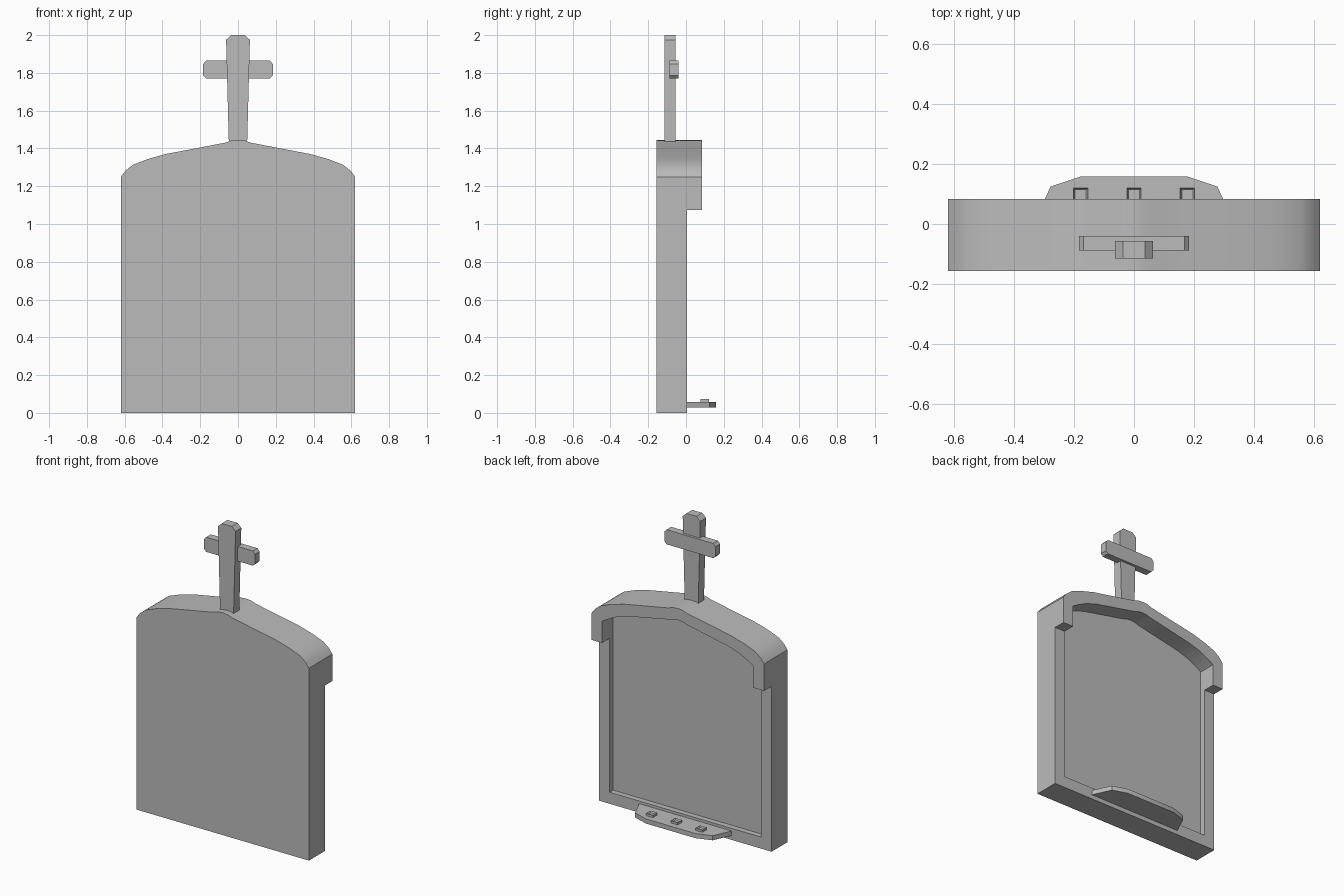
import bpy
import bmesh

cube = bpy.data.objects.get("Cube")
if cube:
    bpy.data.objects.remove(cube, do_unlink=True)

stone = bpy.data.materials.new("grey_stone")
stone.use_nodes = True
GREY = (0.5, 0.5, 0.5, 1)
stone.diffuse_color = GREY
bsdf = next(n for n in stone.node_tree.nodes if n.type == 'BSDF_PRINCIPLED')
bsdf.inputs["Base Color"].default_value = GREY


def finish(name, bm):
    """Turn a bmesh into a shaded object."""
    bmesh.ops.recalc_face_normals(bm, faces=bm.faces)
    mesh = bpy.data.meshes.new(name)
    bm.to_mesh(mesh)
    bm.free()
    mesh.materials.append(stone)
    obj = bpy.data.objects.new(name, mesh)
    bpy.context.collection.objects.link(obj)
    bpy.ops.object.select_all(action='DESELECT')
    obj.select_set(True)
    bpy.context.view_layer.objects.active = obj
    bpy.ops.object.shade_smooth_by_angle(angle=0.5)
    return obj


def extrude_all(bm, offset):
    result = bmesh.ops.extrude_face_region(bm, geom=bm.faces[:], use_keep_orig=True)
    verts = [v for v in result["geom"] if isinstance(v, bmesh.types.BMVert)]
    bmesh.ops.translate(bm, verts=verts, vec=offset)


def prism(name, outline, y0, y1):
    """Extrude an x-z outline through y."""
    bm = bmesh.new()
    bm.faces.new([bm.verts.new((x, y0, z)) for x, z in outline])
    extrude_all(bm, (0, y1 - y0, 0))
    return finish(name, bm)


def band(name, outer, inner, y0, y1, closed):
    """Extrude the strip between two x-z outlines through y."""
    bm = bmesh.new()
    a, b = [[bm.verts.new((x, y0, z)) for x, z in line] for line in (outer, inner)]
    for i in range(len(a) if closed else len(a) - 1):
        j = (i + 1) % len(a)
        bm.faces.new((a[i], a[j], b[j], b[i]))
    extrude_all(bm, (0, y1 - y0, 0))
    return finish(name, bm)


def mirrored(half):
    """Complete a left-to-centre line with its reflection."""
    return half + [(-x, z) for x, z in reversed(half) if x != 0]


# Arched outlines of the shrine and of its opening
arch = [(-.62, 1.25), (-.595, 1.283), (-.555, 1.314), (-.48, 1.343), (-.385, 1.37),
        (-.2, 1.405), (-.07, 1.43), (-.035, 1.442), (0, 1.445)]
opening = [(-.545, 1.215), (-.53, 1.225), (-.5, 1.242), (-.44, 1.272), (-.36, 1.297),
           (-.19, 1.331), (-.06, 1.357), (-.03, 1.367), (0, 1.37)]


def with_feet(line, x, z):
    return mirrored([(-x, z)] + line)


# Slab, raised rim and overhanging hood
BACK, RIM, HOOD = -.03, .006, .084
prism("slab", with_feet(arch, .62, 0), -.157, BACK)
band("rim", with_feet(arch, .62, 0), with_feet(opening, .545, .075), BACK, RIM, True)
band("hood", with_feet(arch, .62, 1.075), with_feet(opening, .545, 1.075), RIM, HOOD, False)

# Cross: tapered upright with a bar set behind it
prism("cross_upright", mirrored([(-.048, 1.41), (-.063, 1.975), (-.036, 2)]), -.115, -.056)
prism("cross_bar", mirrored([(-.168, 1.77), (-.184, 1.787), (-.184, 1.848), (-.168, 1.865)]),
      -.088, -.04)

# Shelf at the foot of the opening
bm = bmesh.new()
shelf = mirrored([(-.335, 0), (-.278, .125), (-.178, .158)])
bm.faces.new([bm.verts.new((x, y, .028)) for x, y in shelf])
extrude_all(bm, (0, 0, .03))
finish("shelf", bm)

# Three small holders with hollow tops
for i in range(3):
    bm = bmesh.new()
    bmesh.ops.create_cube(bm, size=1)
    bmesh.ops.scale(bm, vec=(.048, .045, .018), verts=bm.verts)
    bmesh.ops.translate(bm, vec=((i - 1) * .178, .098, .064), verts=bm.verts)
    bm.normal_update()
    top = max(bm.faces, key=lambda f: f.calc_center_median().z)
    bmesh.ops.inset_region(bm, faces=[top], thickness=.008)
    bmesh.ops.translate(bm, vec=(0, 0, -.009), verts=top.verts)
    finish(f"holder_{i + 1}", bm)
